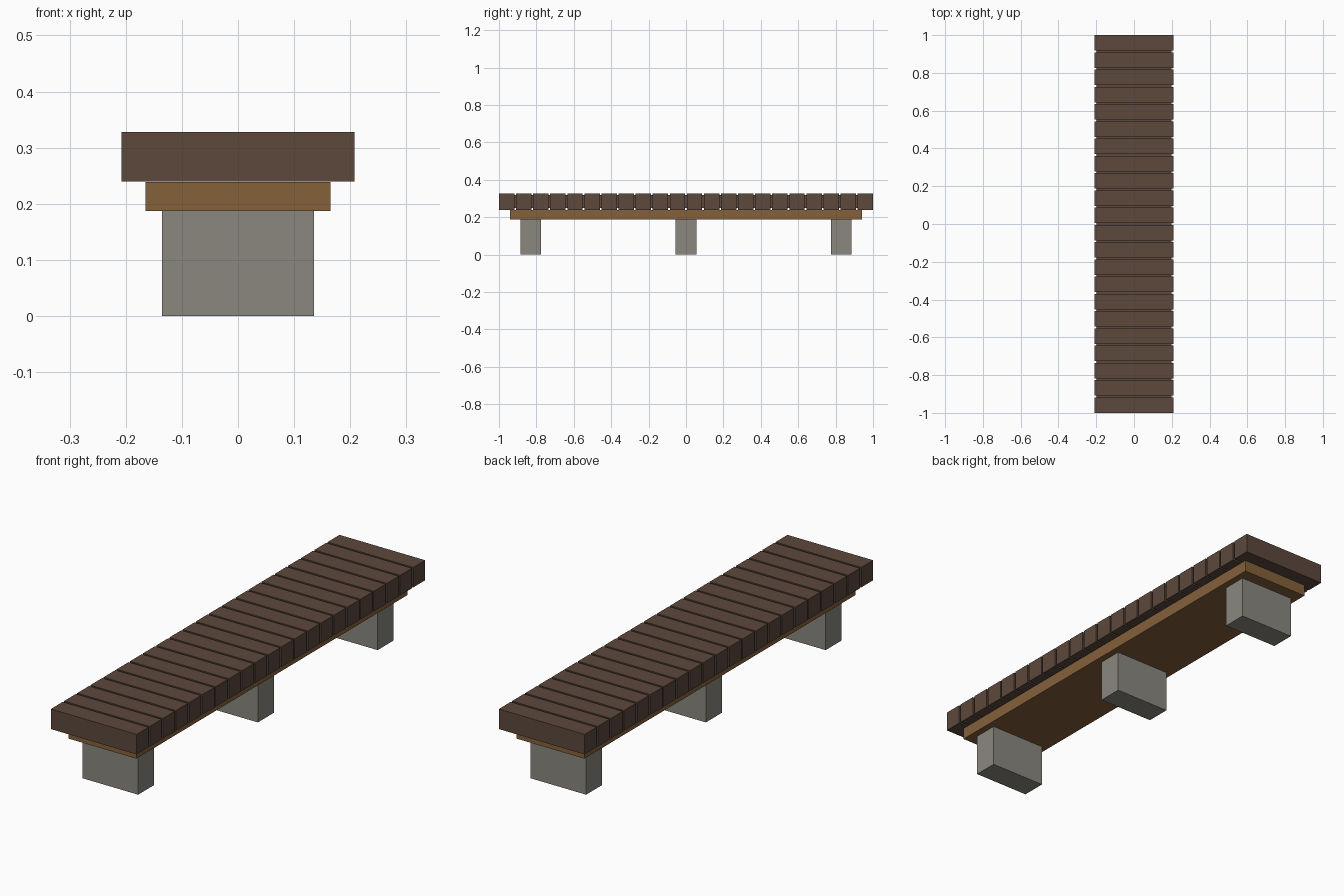
import bpy

if "Cube" in bpy.data.objects:
    bpy.data.objects.remove(bpy.data.objects["Cube"])


def material(name, rgb):
    # sRGB 0-255 to linear
    lin = [((c / 255 + 0.055) / 1.055) ** 2.4 for c in rgb]
    m = bpy.data.materials.new(name)
    m.diffuse_color = (*lin, 1)
    m.use_nodes = True
    m.node_tree.nodes["Principled BSDF"].inputs["Base Color"].default_value = m.diffuse_color
    return m


def box(name, x, y, z, mat):
    """Box from (min, max) ranges on each axis."""
    ranges = (x, y, z)
    bpy.ops.mesh.primitive_cube_add(size=1, location=[(a + b) / 2 for a, b in ranges])
    ob = bpy.context.object
    ob.name = name
    ob.scale = [b - a for a, b in ranges]
    bpy.ops.object.transform_apply(location=False, rotation=False, scale=True)
    ob.data.materials.append(mat)
    return ob


dark_wood = material("dark brown wood", (92, 72, 60))
tan_wood = material("tan wood", (132, 97, 58))
concrete = material("grey concrete", (138, 135, 126))

# Seat slats laid across the bench
COUNT, GAP = 22, 0.009
width = (2 - GAP * (COUNT - 1)) / COUNT
for i in range(COUNT):
    y = -1 + i * (width + GAP)
    box("seat_slat", (-0.208, 0.208), (y, y + width), (0.24, 0.328), dark_wood)

# Recessed spacers that close the middle of each gap
for i in range(COUNT - 1):
    y = -1 + i * (width + GAP) + width
    box("slat_spacer", (-0.198, 0.198), (y, y + GAP), (0.25, 0.318), dark_wood)

# Support board under the slats
box("support_board", (-0.165, 0.165), (-0.94, 0.94), (0.187, 0.239), tan_wood)

# Three block legs
for y in (-0.83, 0, 0.83):
    box("leg_block", (-0.135, 0.135), (y - 0.055, y + 0.055), (0, 0.187), concrete)
